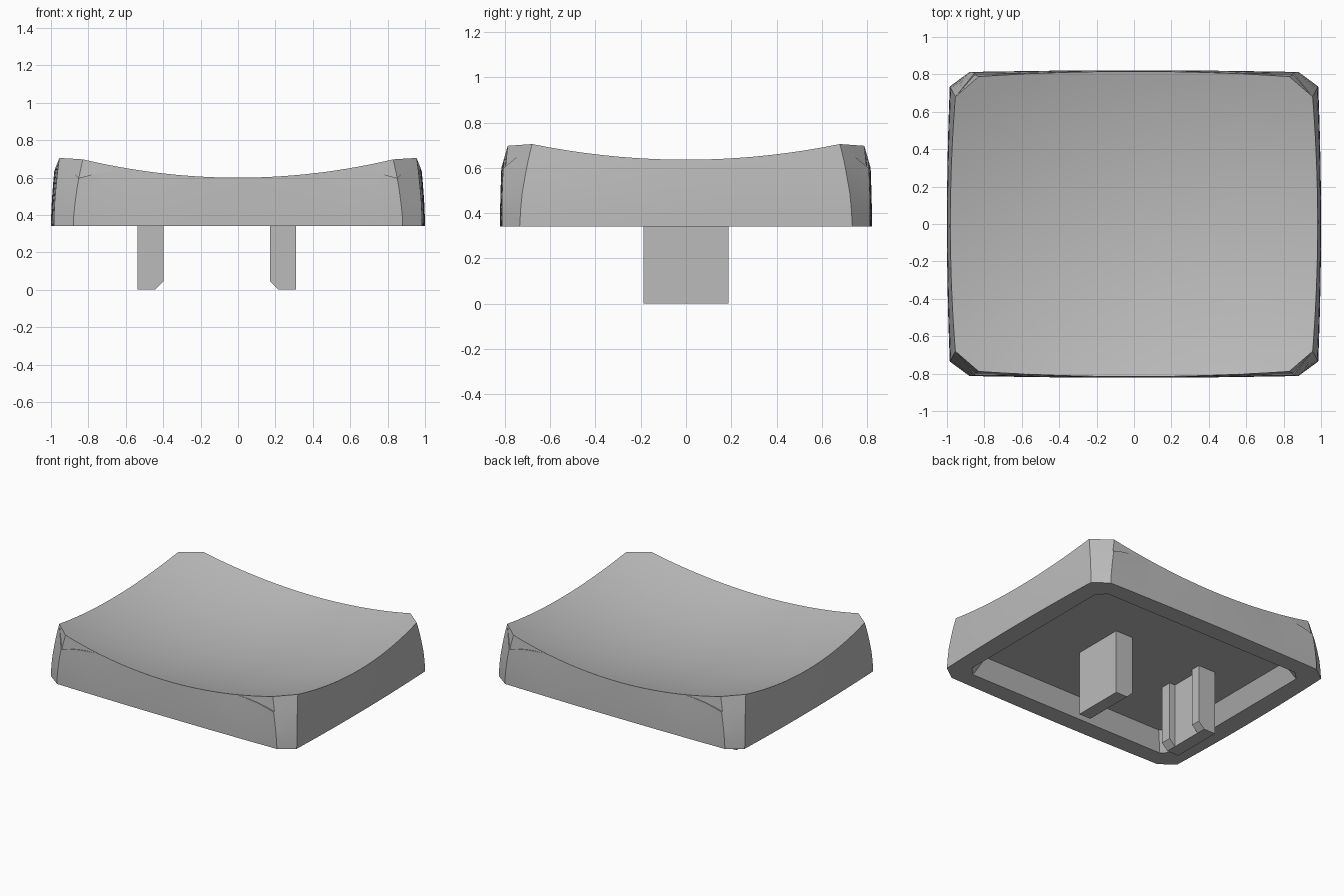
import bpy, bmesh

if "Cube" in bpy.data.objects:
    bpy.data.objects.remove(bpy.data.objects["Cube"], do_unlink=True)

BASE, CEILING = 0.34, 0.465
LONG_STEPS, SHORT_STEPS = 28, 18

grey = bpy.data.materials.new("plain grey")
grey.use_nodes = True
grey.diffuse_color = (0.5, 0.5, 0.5, 1)
grey.node_tree.nodes["Principled BSDF"].inputs["Base Color"].default_value = (0.5, 0.5, 0.5, 1)


def dish(x, y):
    """Height of the hollowed top."""
    return 0.488 + 0.153 * x * x + 0.167 * y * y


def outline(ax, ay, bx, by, mid_x, mid_y):
    """Chamfered rectangle with bowed sides; True marks front and back points."""
    half = []
    for i in range(LONG_STEPS + 1):
        u = 2 * i / LONG_STEPS - 1
        half.append((ax * u, -(mid_y + (ay - mid_y) * u * u), True))
    for i in range(SHORT_STEPS + 1):
        u = 2 * i / SHORT_STEPS - 1
        half.append((mid_x + (bx - mid_x) * u * u, by * u, False))
    return half + [(-x, -y, long) for x, y, long in half]


def wall_outline(t):
    return outline(0.88 - 0.05 * t, 0.812 - 0.024 * t, 0.985 - 0.03 * t,
                   0.735 - 0.055 * t, 1.0 - 0.018 * t, 0.822 - 0.006 * t)


RIM = [(x, y, dish(x, y)) for x, y, _ in wall_outline(1)]


def wall_ring(level, above_step):
    """One ring of the wall; the ends of the long sides carry a shallow step."""
    ring = []
    for i, (rx, ry, rz) in enumerate(RIM):
        long_side = wall_outline(0)[i][2] if level == 0 else LONG_FLAGS[i]
        ramp = max(0, abs(rx) - 0.54) / 0.29 if long_side else 0
        step_z = min(rz, rz * (1 - ramp) + 0.597 * ramp) if long_side else rz
        z = BASE + (step_z - BASE) * level
        f = (z - BASE) / (rz - BASE)
        x, y, _ = FAMILY[round(f ** 1.7 * 40)][i]
        if not above_step:
            y += (0.01 * ramp * level) * (1 if y > 0 else -1)
        ring.append((x, y, z))
    return ring


LONG_FLAGS = [p[2] for p in wall_outline(0)]
FAMILY = [wall_outline(k / 40) for k in range(41)]


def finish(name, bm, smooth=False):
    bmesh.ops.remove_doubles(bm, verts=bm.verts, dist=0.0002)
    bmesh.ops.recalc_face_normals(bm, faces=bm.faces)
    mesh = bpy.data.meshes.new(name)
    bm.to_mesh(mesh)
    bm.free()
    mesh.materials.append(grey)
    obj = bpy.data.objects.new(name, mesh)
    bpy.context.collection.objects.link(obj)
    if smooth:
        bpy.ops.object.select_all(action='DESELECT')
        obj.select_set(True)
        bpy.context.view_layer.objects.active = obj
        bpy.ops.object.shade_smooth_by_angle(angle=0.42)
    return obj


# Cap: cavity, underside rim, walls and dished top as one stack of rings
rings = [
    [(x, y, CEILING) for x, y, _ in outline(0.74, 0.63, 0.80, 0.57, 0.80, 0.63)],
    [(x, y, BASE) for x, y, _ in outline(0.80, 0.69, 0.86, 0.63, 0.86, 0.69)],
]
rings += [wall_ring(k / 5, False) for k in range(6)]
rings += [wall_ring(1, True), RIM]
for k in range(13, 0, -1):
    s = k / 14
    rings.append([(x * s, y * s, dish(x * s, y * s)) for x, y, _ in RIM])

bm = bmesh.new()
loops = [[bm.verts.new(p) for p in ring] for ring in rings]
count = len(RIM)
for low, high in zip(loops, loops[1:]):
    for i in range(count):
        j = (i + 1) % count
        bm.faces.new((low[i], low[j], high[j], high[i]))
bm.faces.new(loops[0][::-1])
centre = bm.verts.new((0, 0, dish(0, 0)))
for i in range(count):
    bm.faces.new((loops[-1][i], loops[-1][(i + 1) % count], centre))
finish("cap", bm, smooth=True)


def prism(bm, profile, y0, y1):
    """Extrude an xz profile along y."""
    front = [bm.verts.new((x, y0, z)) for x, z in profile]
    back = [bm.verts.new((x, y1, z)) for x, z in profile]
    bm.faces.new(front)
    bm.faces.new(back[::-1])
    for i in range(len(profile)):
        j = (i + 1) % len(profile)
        bm.faces.new((front[i], back[i], back[j], front[j]))


# Stem legs: a plate with two chamfered ribs on the inner face
def stem_leg(name, side):
    mid, inner, notch, outer = -0.113, 0.285, 0.33, 0.423
    top = CEILING + 0.005
    bm = bmesh.new()

    def place(profile):
        return [(mid + side * x, z) for x, z in profile]

    full = place([(notch, 0), (outer, 0), (outer, top), (inner, top), (inner, 0.045)])
    plate = place([(notch, 0), (outer, 0), (outer, top), (notch, top)])
    prism(bm, full, -0.188, -0.11)
    prism(bm, plate, -0.11, 0.12)
    prism(bm, full, 0.12, 0.188)
    finish(name, bm)


stem_leg("left_stem_leg", 1)
stem_leg("right_stem_leg", -1)
